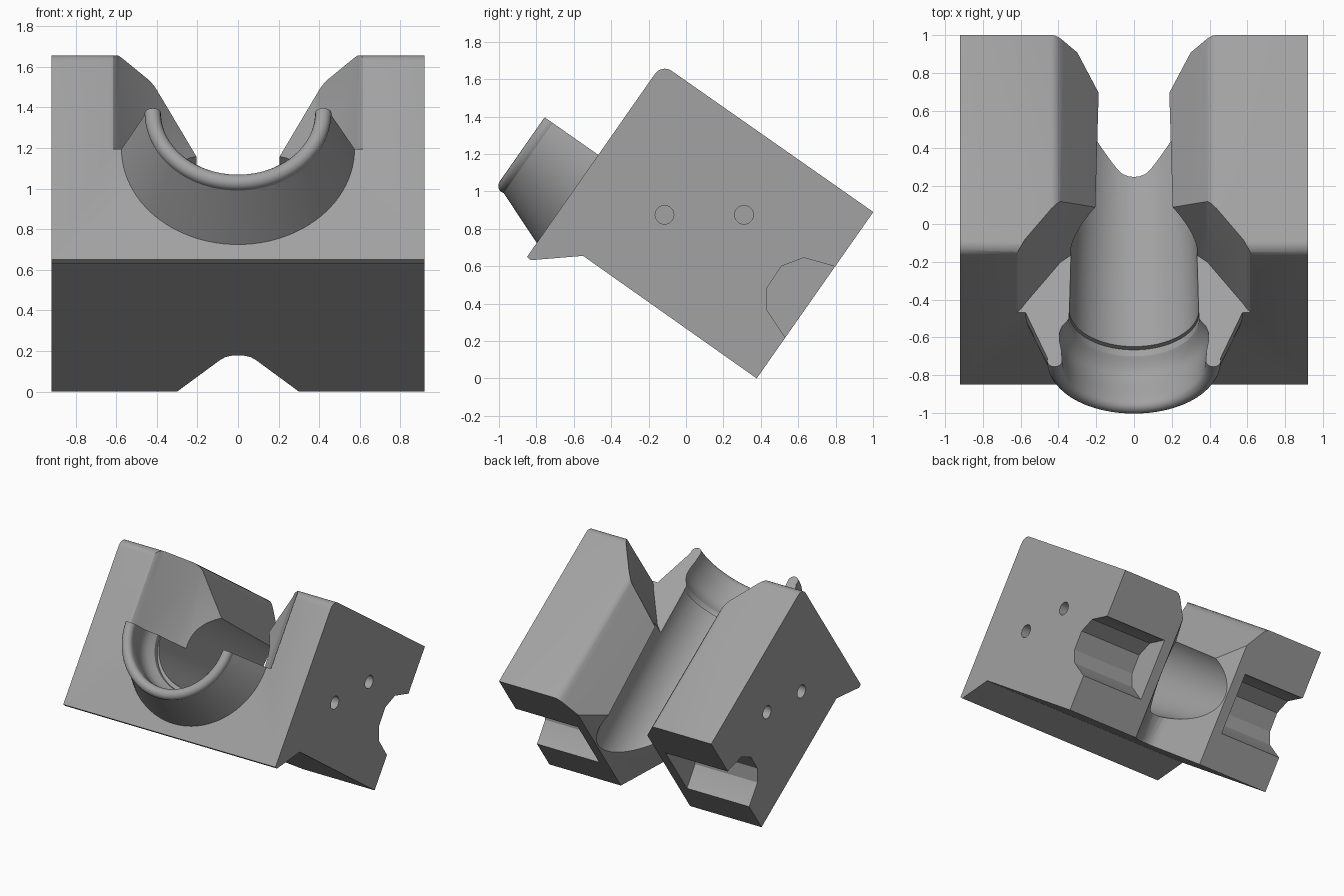
import bpy, bmesh, math

if "Cube" in bpy.data.objects:
    bpy.data.objects.remove(bpy.data.objects["Cube"])

C, S = math.cos(math.radians(35)), math.sin(math.radians(35))


def tilt(x, u, v):
    """Tilted frame: u runs along the bore, v is across it."""
    return (x, C * u + S * v, -S * u + C * v)


grey = bpy.data.materials.new("plain_grey")
grey.diffuse_color = (0.36, 0.36, 0.36, 1)
grey.use_nodes = True
grey.node_tree.nodes["Principled BSDF"].inputs["Base Color"].default_value = grey.diffuse_color


def loft(name, rings, cyclic=True):
    """Solid skinned through a list of closed rings, capped at both ends."""
    bm = bmesh.new()
    rows = [[bm.verts.new(p) for p in r] for r in rings]
    n = len(rows[0])
    for a, b in zip(rows, rows[1:]):
        for i in range(n):
            j = (i + 1) % n
            bm.faces.new((a[i], a[j], b[j], b[i]))
    bm.faces.new(rows[0])
    bm.faces.new(rows[-1])
    bmesh.ops.recalc_face_normals(bm, faces=bm.faces)
    me = bpy.data.meshes.new(name)
    bm.to_mesh(me)
    bm.free()
    me.materials.append(grey)
    ob = bpy.data.objects.new(name, me)
    bpy.context.collection.objects.link(ob)
    return ob


def mirrored(half):
    """Close a half outline by mirroring it in x."""
    return half + [(-x, w) for x, w in reversed(half) if x > 1e-6]


def activate(ob):
    bpy.ops.object.select_all(action='DESELECT')
    ob.select_set(True)
    bpy.context.view_layer.objects.active = ob


def cut(target, cutter):
    m = target.modifiers.new("cut", 'BOOLEAN')
    m.operation, m.solver, m.object = 'DIFFERENCE', 'EXACT', cutter
    activate(target)
    bpy.ops.object.modifier_apply(modifier=m.name)
    bpy.data.objects.remove(cutter)


# Body: tilted block with a small lip under the front and a rounded top edge
side = [tilt(0, 0.31, 1.303)[1:], (0.378, 0.0), (-0.55, 0.655),
        (-0.83, 0.632), (-0.85, 0.65)]
for i in range(9):
    a = math.pi - i * math.pi / 16
    side.append(tilt(0, -1.006 + 0.064 * math.cos(a), 1.239 + 0.064 * math.sin(a))[1:])
body = loft("block_body", [[(x, y, z) for y, z in side] for x in (-0.92, 0.92)])

# Tapered bore
rings = []
for u, r in ((-1.5, 0.355), (-1.11, 0.345), (-0.69, 0.335), (0.5, 0.285)):
    rings.append([tilt(r * math.cos(t * math.pi / 32), u, 0.74 + r * math.sin(t * math.pi / 32))
                  for t in range(64)])
cut(body, loft("bore_cutter", rings))

# Sloped slot along the top with softened upper edges
slot = mirrored([(0.10, 0.845), (0.375, 1.25), (0.395, 1.278), (0.415, 1.295),
                 (0.445, 1.305), (0.445, 1.6)])
cut(body, loft("slot_cutter", [[tilt(x, u, v) for x, v in slot] for u in (-1.25, 0.5)]))

# Front funnel above the half-ring plane
funnel = mirrored([(0.64, -1.3), (0.64, -1.073), (0.615, -1.065), (0.597, -1.045),
                   (0.583, -1.02), (0.39, -0.745), (0.2, -0.587), (0.12, -0.53)])
cut(body, loft("funnel_cutter", [[tilt(x, u, v) for x, u in funnel] for v in (0.71, 1.7)]))

# Wedge-shaped notch at the rear
notch = mirrored([(0.38, 0.41), (0.30, 0.31), (0.085, 0.036), (0.06, 0.014),
                  (0.03, 0.003), (0.0, 0.0)])
cut(body, loft("notch_cutter", [[tilt(x, u, v) for x, u in notch] for v in (-0.2, 1.7)]))

# Side pockets and pin holes
pocket = [(0.79, 0.60), (0.63, 0.645), (0.51, 0.60), (0.43, 0.48), (0.43, 0.37),
          (0.53, 0.22), (0.70, 0.10), (0.96, 0.48)]
for s in (-1, 1):
    cut(body, loft("pocket_cutter", [[(s * x, y, z) for y, z in pocket] for x in (0.38, 1.1)]))
    for hy in (-0.115, 0.31):
        hole = [(hy + 0.05 * math.cos(t * math.pi / 12), 0.875 + 0.05 * math.sin(t * math.pi / 12))
                for t in range(24)]
        cut(body, loft("hole_cutter", [[(s * x, y, z) for y, z in hole] for x in (0.77, 1.1)]))

# Front half ring: conical outside, rounded rim, coved inside
prof = [(-1.06, 0.578)]
for i in range(10):
    a = math.radians(70 + i * 22)
    prof.append((-1.38 + 0.04 * math.cos(a), 0.42 + 0.04 * math.sin(a)))
prof += [(-1.31, 0.385), (-1.25, 0.395), (-1.20, 0.395), (-1.155, 0.38),
         (-1.125, 0.355), (-1.11, 0.345), (-1.06, 0.345)]
rings = []
for k in range(49):
    t = math.pi * k / 48
    rings.append([tilt(r * math.cos(t), u, 0.71 - r * math.sin(t)) for u, r in prof])
ring = loft("front_half_ring", rings)

for ob in (body, ring):
    activate(ob)
    bpy.ops.object.shade_smooth_by_angle(angle=math.radians(28))
